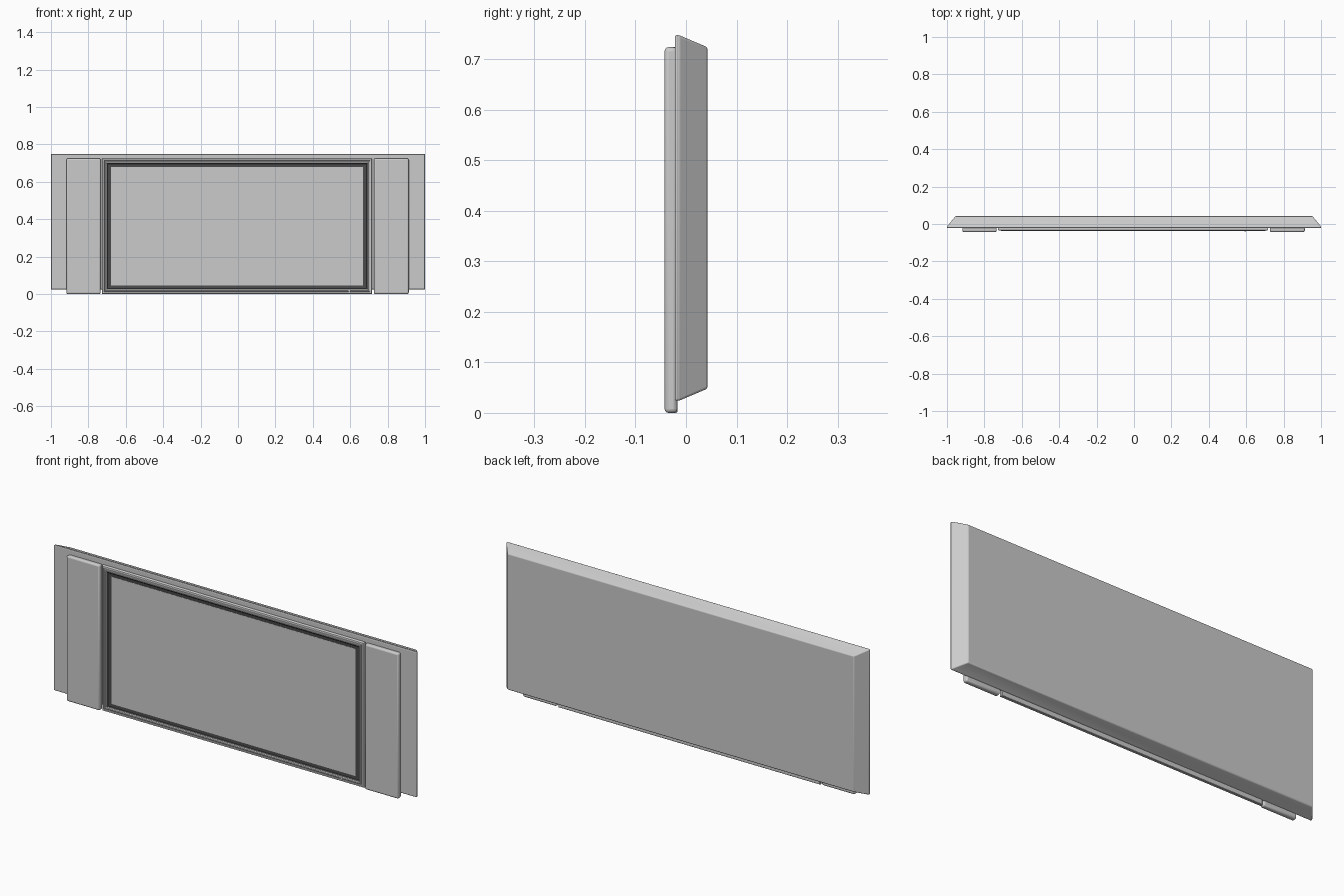
import bpy, bmesh

if "Cube" in bpy.data.objects:
    bpy.data.objects.remove(bpy.data.objects["Cube"])


def ring_solid(name, x0, x1, z0, z1, profile, cap_start=True, cap_end=True):
    """Stack rectangles along y; profile rows are (y, inset x, inset z)."""
    bm = bmesh.new()
    rings = []
    for y, ix, iz in profile:
        a, b, c, d = x0 + ix, x1 - ix, z0 + iz, z1 - iz
        rings.append([bm.verts.new((x, y, z)) for x, z in ((a, c), (b, c), (b, d), (a, d))])
    for r, s in zip(rings, rings[1:]):
        for i in range(4):
            j = (i + 1) % 4
            bm.faces.new((r[i], r[j], s[j], s[i]))
    if cap_start:
        bm.faces.new(rings[0])
    if cap_end:
        bm.faces.new(rings[-1])
    bmesh.ops.recalc_face_normals(bm, faces=bm.faces)
    mesh = bpy.data.meshes.new(name)
    bm.to_mesh(mesh)
    bm.free()
    ob = bpy.data.objects.new(name, mesh)
    bpy.context.collection.objects.link(ob)
    return ob


def soften(ob, width, segments=3):
    mod = ob.modifiers.new("rounded_edges", "BEVEL")
    mod.width = width
    mod.segments = segments
    mod.limit_method = 'ANGLE'
    mod.angle_limit = 0.4
    bpy.ops.object.select_all(action='DESELECT')
    ob.select_set(True)
    bpy.context.view_layer.objects.active = ob
    bpy.ops.object.shade_smooth_by_angle(angle=0.6)


# Back housing: wide shell tapering toward the rear
housing = ring_solid("back_housing", -1, 1, 0.024, 0.748,
                     [(-0.022, 0, 0), (-0.014, 0, 0), (0.0425, 0.046, 0.024)])
soften(housing, 0.005)

# Side speakers
for name, x0, x1 in (("left_speaker", -0.917, -0.734), ("right_speaker", 0.727, 0.913)):
    speaker = ring_solid(name, x0, x1, 0.0, 0.724, [(-0.0425, 0, 0), (-0.017, 0, 0)])
    soften(speaker, 0.008)

# Screen frame: stepped, rounded bezel around a recessed panel
L, R, B, T = -0.727, 0.717, 0.0, 0.724
frame_profile = [(y, i, i) for y, i in (
    (-0.017, 0.002), (-0.019, 0), (-0.029, 0), (-0.034, 0.003), (-0.035, 0.006),
    (-0.035, 0.011), (-0.032, 0.012), (-0.032, 0.014), (-0.036, 0.015),
    (-0.038, 0.018), (-0.037, 0.023), (-0.034, 0.025))]
frame = ring_solid("screen_frame", L, R, B, T, frame_profile, cap_end=False)

# Dark gasket sloping in to the screen
gasket = ring_solid("screen_gasket", L, R, B, T,
                    [(-0.034, 0.025, 0.025), (-0.029, 0.030, 0.030),
                     (-0.028, 0.050, 0.046)], cap_start=False, cap_end=False)
dark = bpy.data.materials.new("dark_grey")
dark.diffuse_color = (0.07, 0.07, 0.07, 1)
dark.use_nodes = True
dark.node_tree.nodes["Principled BSDF"].inputs["Base Color"].default_value = dark.diffuse_color
gasket.data.materials.append(dark)

# Screen panel
ring_solid("screen", L, R, B, T, [(-0.029, 0.049, 0.045), (-0.022, 0.049, 0.045)])

# Small indicator on the lower bezel
ring_solid("indicator", 0.592, 0.600, 0.008, 0.020, [(-0.039, 0, 0), (-0.030, 0, 0)])
